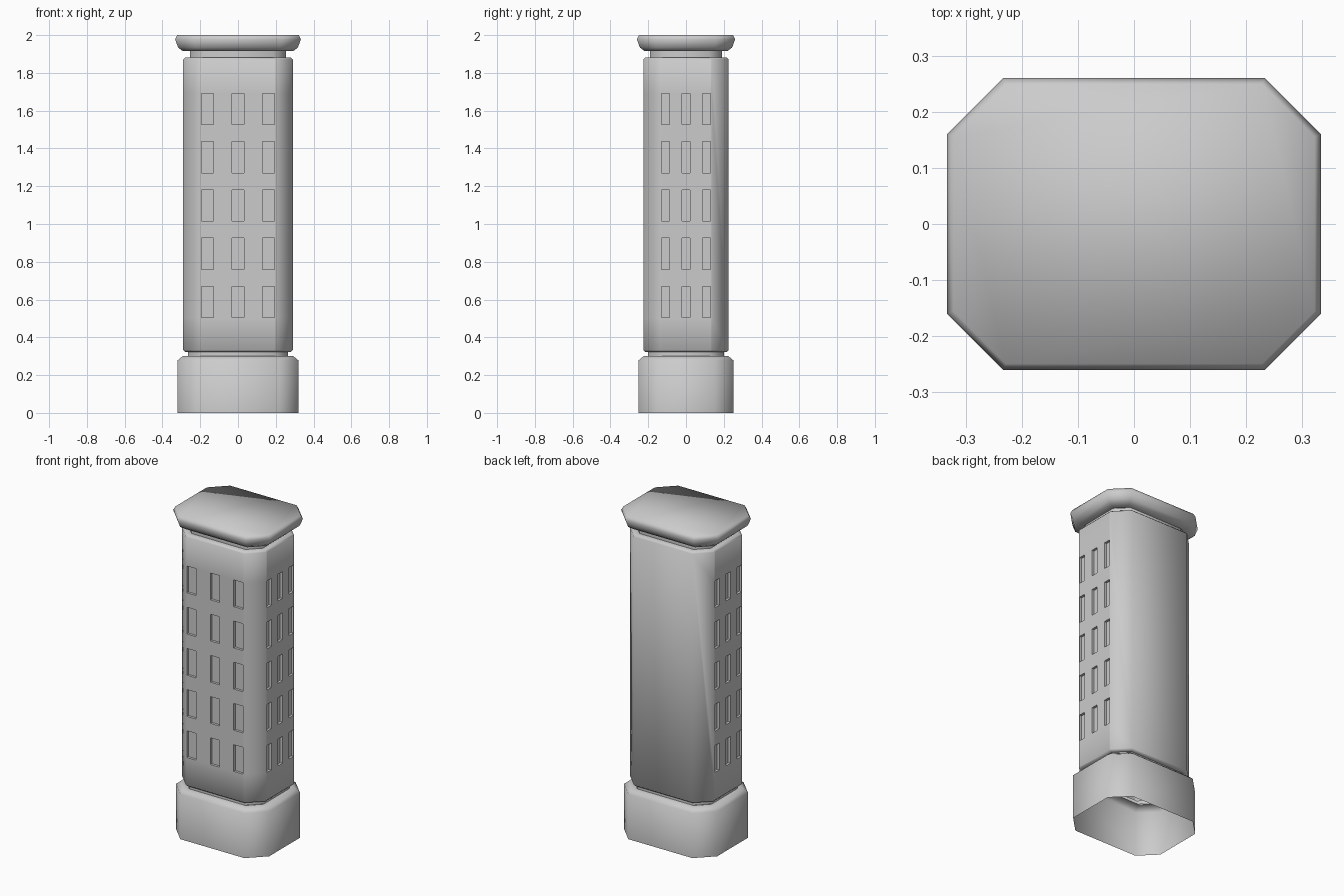
import bpy
import bmesh
import math
from mathutils import Vector

cube = bpy.data.objects.get("Cube")
if cube:
    bpy.data.objects.remove(cube, do_unlink=True)

stone = bpy.data.materials.new("grey stone")
stone.use_nodes = True
stone.diffuse_color = (0.6, 0.6, 0.6, 1)
stone.node_tree.nodes["Principled BSDF"].inputs["Base Color"].default_value = (0.6, 0.6, 0.6, 1)


def octagon(bm, hx, hy, cut, z):
    """Ring of a rectangle with its four corners cut off."""
    quarter = [(hx, hy - cut), (hx - cut, hy)]
    pts = quarter + [(-x, y) for x, y in reversed(quarter)]
    pts += [(-x, -y) for x, y in pts]
    return [bm.verts.new((x, y, z)) for x, y in pts]


def loft(profile, depth_gap, width, cut, close_top=False):
    """Stack octagon rings from (half width, height) pairs."""
    bm = bmesh.new()
    rings = [octagon(bm, hx, hx - depth_gap, cut - (width - hx) * 0.586, z)
             for hx, z in profile]
    for low, high in zip(rings, rings[1:]):
        for i in range(8):
            j = (i + 1) % 8
            bm.faces.new((low[i], low[j], high[j], high[i]))
    if close_top:
        bm.faces.new(rings[-1])
    bm.normal_update()
    return bm


def finish(bm, name):
    mesh = bpy.data.meshes.new(name)
    bm.to_mesh(mesh)
    bm.free()
    obj = bpy.data.objects.new(name, mesh)
    bpy.context.collection.objects.link(obj)
    mesh.materials.append(stone)
    bpy.ops.object.select_all(action='DESELECT')
    obj.select_set(True)
    bpy.context.view_layer.objects.active = obj
    bpy.ops.object.shade_smooth_by_angle(angle=math.radians(65))


def recess_windows(bm, normal, across, centres, half_width, rows, half_height, depth):
    """Slice one wall along the window edges and push the panes inward."""
    def wall():
        return [f for f in bm.faces
                if f.normal.dot(normal) > 0.99 and 0.34 < f.calc_center_median().z < 1.87]

    up = Vector((0, 0, 1))
    cuts = [(across, c + s * half_width) for c in centres for s in (-1, 1)]
    cuts += [(up, c + s * half_height) for c in rows for s in (-1, 1)]
    for axis, pos in cuts:
        faces = wall()
        geom = set(faces)
        for f in faces:
            geom.update(f.edges)
            geom.update(f.verts)
        bmesh.ops.bisect_plane(bm, geom=list(geom), dist=1e-5,
                               plane_co=axis * pos, plane_no=axis)
        bm.normal_update()

    def is_pane(f):
        c = f.calc_center_median()
        return (any(abs(c.dot(across) - p) < half_width * 0.5 for p in centres)
                and any(abs(c.z - p) < half_height * 0.5 for p in rows))

    panes = [f for f in wall() if is_pane(f)]
    pushed = bmesh.ops.extrude_discrete_faces(bm, faces=panes)["faces"]
    for f in pushed:
        bmesh.ops.translate(bm, verts=f.verts, vec=-normal * depth)
    bm.normal_update()


# Plinth, open underneath, with a bevelled shoulder
finish(loft([(0.32, 0), (0.32, 0.278), (0.294, 0.30), (0.265, 0.30)],
            0.069, 0.32, 0.1), "plinth")

# Shaft with a narrow neck at each end
shaft = loft([(0.265, 0.30), (0.265, 0.323), (0.28, 0.323), (0.29, 0.333),
              (0.29, 1.872), (0.28, 1.882), (0.254, 1.882), (0.254, 1.915)],
             0.064, 0.29, 0.09)

# Recessed windows on the front and both sides
rows = [0.587 + 0.2555 * i for i in range(5)]
recess_windows(shaft, Vector((0, -1, 0)), Vector((1, 0, 0)),
               (-0.161, 0, 0.161), 0.032, rows, 0.083, 0.015)
for side in (-1, 1):
    recess_windows(shaft, Vector((side, 0, 0)), Vector((0, 1, 0)),
                   (-0.109, 0, 0.109), 0.021, rows, 0.083, 0.015)
finish(shaft, "shaft")

# Overhanging cap slab
finish(loft([(0.254, 1.915), (0.292, 1.915), (0.317, 1.934), (0.333, 1.978), (0.322, 2.0)],
            0.073, 0.333, 0.1, close_top=True), "cap")
